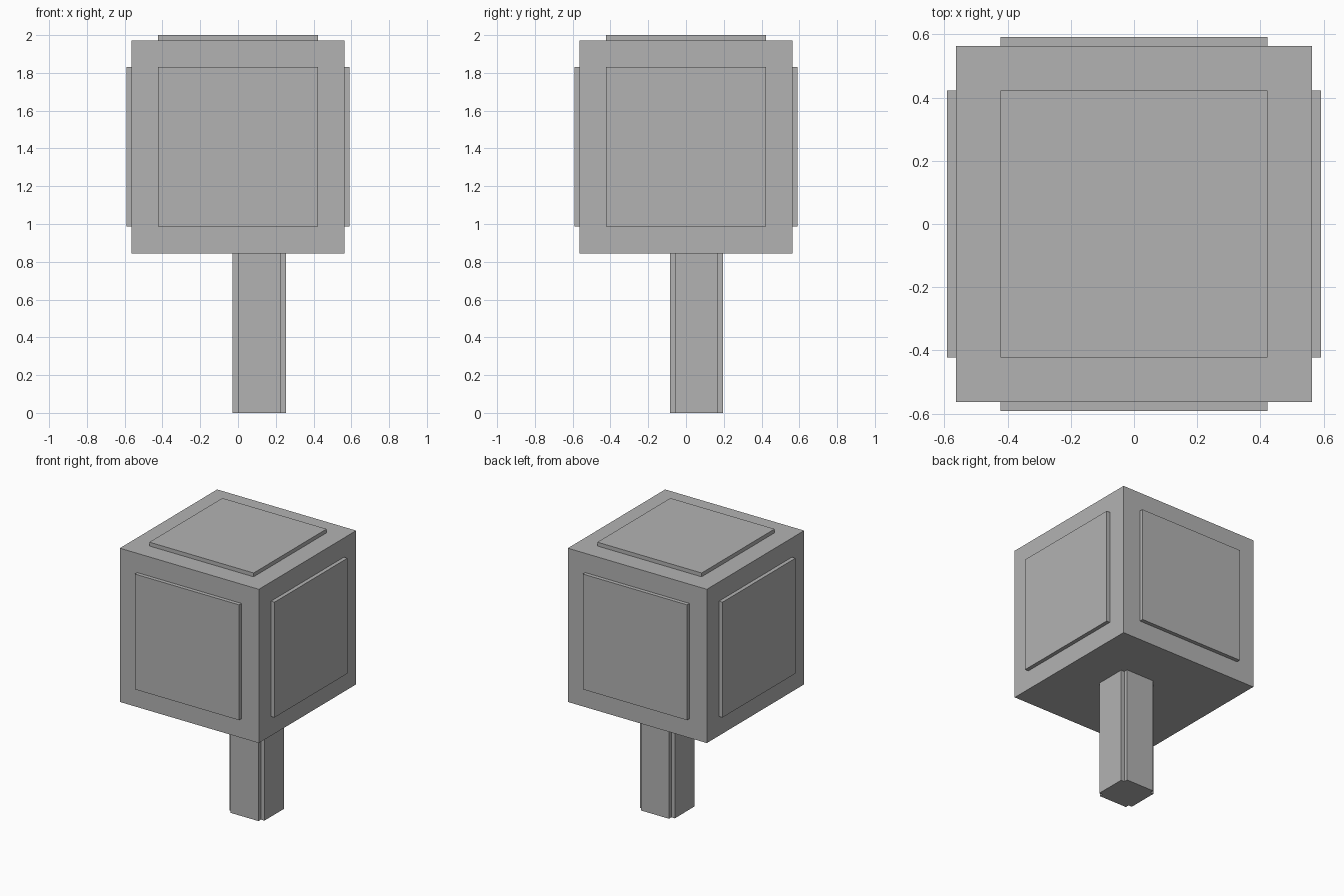
import bpy
import bmesh
from mathutils import Matrix, Vector

if "Cube" in bpy.data.objects:
    bpy.data.objects.remove(bpy.data.objects["Cube"], do_unlink=True)

U = 2 / 71  # one block unit; the whole model is 71 units tall

grey = bpy.data.materials.new("plain_grey")
grey.use_nodes = True
grey.diffuse_color = (0.45, 0.45, 0.45, 1)
grey.node_tree.nodes["Principled BSDF"].inputs["Base Color"].default_value = grey.diffuse_color


def box(name, centre, size):
    """Flat-faced box, centre and size in block units."""
    bm = bmesh.new()
    bmesh.ops.create_cube(bm, size=1)
    bmesh.ops.transform(bm, matrix=Matrix.Diagonal((*(Vector(size) * U), 1)), verts=bm.verts)
    mesh = bpy.data.meshes.new(name)
    bm.to_mesh(mesh)
    bm.free()
    mesh.materials.append(grey)
    obj = bpy.data.objects.new(name, mesh)
    obj.location = Vector(centre) * U
    bpy.context.collection.objects.link(obj)


def side_plates(name, centre, half, width, height):
    """One-unit-thick plates on the four sides of a square block."""
    offset = half + 0.5
    for side, x, y in (("left", 1, 0), ("right", -1, 0), ("back", 0, 1), ("front", 0, -1)):
        size = (1, width, height) if x else (width, 1, height)
        box(f"{name}_{side}", Vector(centre) + Vector((x, y, 0)) * offset, size)


# Trunk: an off-centre post with bark plates that leave notched corners
trunk = (4, 2, 15)
box("trunk_core", trunk, (8, 8, 30))
side_plates("bark_plate", trunk, 4, 8, 30)

# Crown: a large cube with raised panels on its sides and top
crown = (0, 0, 50)
box("crown_block", crown, (40, 40, 40))
side_plates("crown_panel", crown, 20, 30, 30)
box("crown_panel_top", (0, 0, 70.5), (30, 30, 1))
